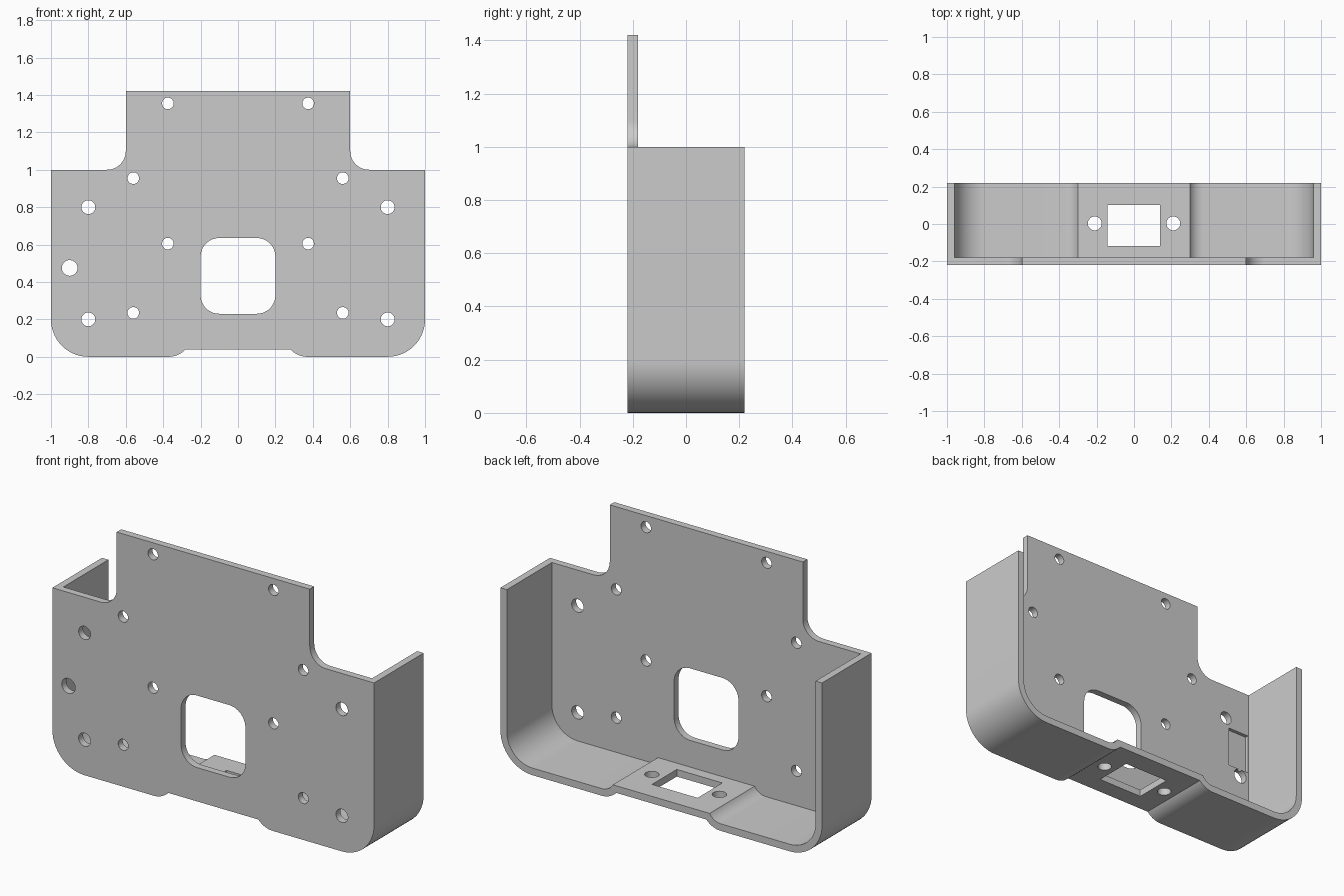
import bpy
import bmesh
from math import cos, sin, radians

cube = bpy.data.objects.get("Cube")
if cube:
    bpy.data.objects.remove(cube, do_unlink=True)

FRONT, INNER, BACK = -0.22, -0.18, 0.22

grey = bpy.data.materials.new("plain grey")
grey.use_nodes = True
grey.diffuse_color = (0.6, 0.6, 0.6, 1)
for node in grey.node_tree.nodes:
    if node.type == 'BSDF_PRINCIPLED':
        node.inputs["Base Color"].default_value = (0.6, 0.6, 0.6, 1)


def arc(cx, cy, r, start, end, n=14):
    angles = [radians(start + (end - start) * i / n) for i in range(n + 1)]
    return [(cx + r * cos(a), cy + r * sin(a)) for a in angles]


def circle(cx, cy, r):
    return arc(cx, cy, r, 0, 360, 32)[:-1]


def rectangle(x0, x1, y0, y1):
    return [(x0, y0), (x1, y0), (x1, y1), (x0, y1)]


def mirrored(half):
    """Run from the left end, across the middle, to the right end."""
    return [(-x, z) for x, z in reversed(half)] + half


def prism(bm, profile, lo, hi, axis='Y'):
    """Extrude a closed profile along Y (profile in x, z) or Z (profile in x, y)."""
    def ring(d):
        return [bm.verts.new((x, d, y) if axis == 'Y' else (x, y, d)) for x, y in profile]
    a, b = ring(lo), ring(hi)
    bm.faces.new(a)
    bm.faces.new(b[::-1])
    for i in range(len(a)):
        bm.faces.new((a[i], a[i - 1], b[i - 1], b[i]))


def make_object(name, bm):
    bmesh.ops.recalc_face_normals(bm, faces=bm.faces[:])
    mesh = bpy.data.meshes.new(name)
    bm.to_mesh(mesh)
    bm.free()
    mesh.materials.append(grey)
    obj = bpy.data.objects.new(name, mesh)
    bpy.context.collection.objects.link(obj)
    return obj


def cut(obj, name, bm):
    cutter = make_object(name, bm)
    cutter.hide_render = True
    mod = obj.modifiers.new(name, 'BOOLEAN')
    mod.operation = 'DIFFERENCE'
    mod.solver = 'EXACT'
    mod.object = cutter
    bpy.ops.object.select_all(action='DESELECT')
    bpy.context.view_layer.objects.active = obj
    obj.select_set(True)
    bpy.ops.object.modifier_apply(modifier=mod.name)
    bpy.data.objects.remove(cutter, do_unlink=True)


# Outer and inner half profiles: raised centre step, bottom, rounded corner, side
outer = arc(0.37, 0.12, 0.12, 221.8, 270) + arc(0.8, 0.2, 0.2, 270, 360) + [(1, 1)]
inner = arc(0.37, 0.12, 0.08, 210, 270) + arc(0.8, 0.2, 0.16, 270, 360) + [(0.96, 1)]

# Solid body, including the upper tab with its filleted shoulders
bm = bmesh.new()
prism(bm, mirrored(outer + arc(0.7, 1.1, 0.1, 270, 180) + [(0.6, 1.42)]), FRONT, BACK)
bracket = make_object("mounting_bracket", bm)

# Hollow behind the front plate, widened above the side walls
bm = bmesh.new()
prism(bm, mirrored(inner + [(1.1, 1), (1.1, 1.6)]), INNER, 0.4)
cut(bracket, "hollow_cutter", bm)

# Shallow pocket in the back of the plate
bm = bmesh.new()
prism(bm, rectangle(-0.955, -0.82, 0.515, 0.745), -0.2, -0.1)
cut(bracket, "pocket_cutter", bm)

# Round holes and rounded window through the plate
bm = bmesh.new()
holes = [(0.375, 1.355, 0.031), (0.375, 0.605, 0.031), (0.56, 0.955, 0.031),
         (0.56, 0.235, 0.031), (0.8, 0.8, 0.037), (0.8, 0.2, 0.037)]
for x, z, r in holes:
    for side in (-1, 1):
        prism(bm, circle(side * x, z, r), -0.3, -0.1)
prism(bm, circle(-0.9, 0.475, 0.042), -0.3, -0.1)
window = mirrored(arc(0.1, 0.33, 0.1, 270, 360) + arc(0.1, 0.535, 0.1, 0, 90))
prism(bm, window, -0.3, -0.1)
cut(bracket, "plate_cutter", bm)

# Connector slot and its two screw holes in the raised floor
bm = bmesh.new()
prism(bm, rectangle(-0.143, 0.14, -0.118, 0.102), -0.1, 0.15, 'Z')
for side in (-1, 1):
    prism(bm, circle(side * 0.21, 0.003, 0.037), -0.1, 0.15, 'Z')
cut(bracket, "floor_cutter", bm)

bpy.ops.object.shade_smooth_by_angle(angle=radians(30))
